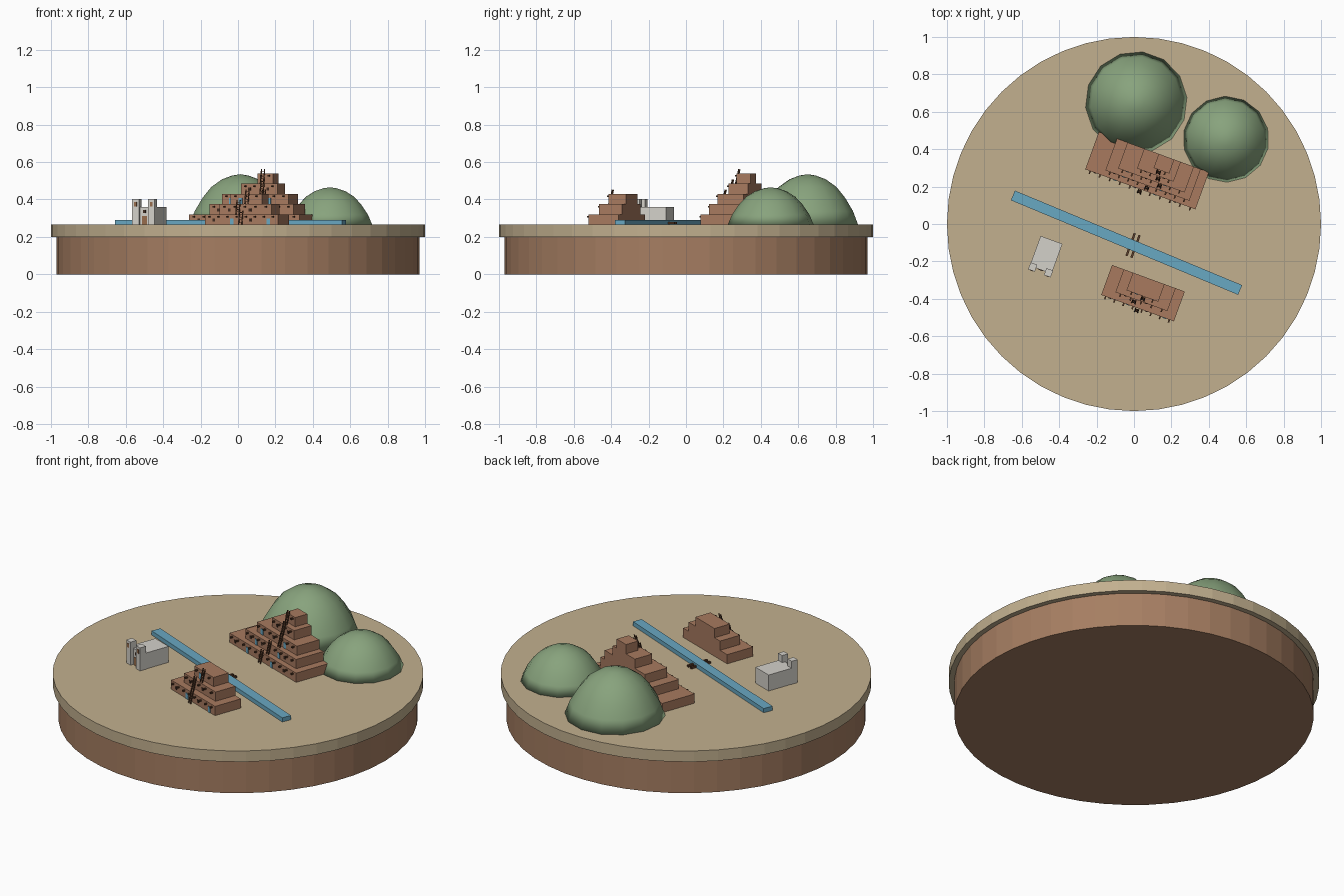
import bpy, bmesh, math
from mathutils import Matrix, Vector

cube = bpy.data.objects.get("Cube")
if cube:
    bpy.data.objects.remove(cube, do_unlink=True)

GROUND = 0.265
TURN = math.radians(-20)


def material(name, rgb):
    lin = [((c / 255 + 0.055) / 1.055) ** 2.4 for c in rgb] + [1.0]
    m = bpy.data.materials.new(name)
    m.use_nodes = True
    m.diffuse_color = lin
    m.node_tree.nodes["Principled BSDF"].inputs["Base Color"].default_value = lin
    return m


SAND = material("sand", (194, 176, 143))
EARTH = material("earth brown", (166, 126, 98))
ADOBE = material("adobe", (168, 122, 95))
WOOD = material("dark wood", (92, 62, 42))
DARK = material("dark opening", (62, 44, 34))
BLUE = material("water blue", (105, 168, 194))
GREEN = material("hill green", (136, 163, 125))
WHITE = material("plaster white", (212, 209, 202))
DOOR = material("door brown", (150, 108, 76))


def finish(name, bm, mat, frame=None):
    bmesh.ops.recalc_face_normals(bm, faces=bm.faces)
    me = bpy.data.meshes.new(name)
    bm.to_mesh(me)
    bm.free()
    me.materials.append(mat)
    ob = bpy.data.objects.new(name, me)
    bpy.context.collection.objects.link(ob)
    if frame:
        ob.matrix_world = frame
    return ob


def add_box(bm, lo, hi, tilt=None):
    """Box between two corners, optionally tilted about its own x axis."""
    lo, hi = Vector(lo), Vector(hi)
    m = Matrix.Translation((lo + hi) / 2)
    if tilt:
        m = m @ Matrix.Rotation(tilt, 4, 'X')
    m = m @ Matrix.Diagonal((*(hi - lo), 1))
    bmesh.ops.create_cube(bm, size=1, matrix=m)


def boxes(name, mat, frame, items):
    bm = bmesh.new()
    for item in items:
        add_box(bm, *item)
    return finish(name, bm, mat, frame)


def frame_at(x, y, angle=TURN):
    return Matrix.Translation((x, y, GROUND)) @ Matrix.Rotation(angle, 4, 'Z')


# Round base and sand top
def disc(name, mat, r, z0, z1):
    bm = bmesh.new()
    bmesh.ops.create_cone(bm, cap_ends=True, segments=48, radius1=r, radius2=r, depth=z1 - z0,
                          matrix=Matrix.Translation((0, 0, (z0 + z1) / 2)))
    return finish(name, bm, mat)


disc("base", EARTH, 0.97, 0, 0.2)
disc("ground_top", SAND, 1.0, 0.2, GROUND)

# River
boxes("river", BLUE, frame_at(-0.04, -0.10, math.radians(-22.6)),
      [((-0.658, -0.028, 0), (0.658, 0.028, 0.025))])

# Log crossing
boxes("crossing_logs", WOOD, frame_at(-0.005, -0.115),
      [((s - 0.006, -0.064, 0.003), (s + 0.006, 0.064, 0.015)) for s in (-0.014, 0.014)])


# Rounded hills
def hill(name, x, y, r, h, spin):
    n, rings = 14, []
    bm = bmesh.new()
    for pr, pz in ((1, 0), (0.9, 0.27), (0.74, 0.54), (0.57, 0.75), (0.36, 0.9), (0.16, 0.975)):
        rings.append([bm.verts.new((r * pr * math.cos(a), r * pr * math.sin(a), h * pz))
                      for a in (spin + 2 * math.pi * i / n for i in range(n))])
    tip = bm.verts.new((0, 0, h))
    for a, b in zip(rings, rings[1:]):
        for i in range(n):
            j = (i + 1) % n
            bm.faces.new((a[i], a[j], b[j], b[i]))
    for i in range(n):
        bm.faces.new((rings[-1][i], rings[-1][(i + 1) % n], tip))
    bm.faces.new(rings[0][::-1])
    for f in bm.faces:
        f.smooth = True
    finish(name, bm, GREEN, frame_at(x, y, 0))


hill("large_hill", 0.012, 0.65, 0.272, 0.27, 0.1)
hill("small_hill", 0.492, 0.453, 0.23, 0.2, 0.25)


# Terraced dwellings: tiers flush at the back, stepping in at the front
def dwelling(name, x, y, back, tiers):
    frame, step = frame_at(x, y), 0.055
    walls, beams, windows, doors, ladders = [], [], [], [], []
    for i, (u0, u1, depth, ladder) in enumerate(tiers):
        z, front = i * step, back - depth
        walls.append(((u0, front, z), (u1, back, z + step)))
        # Roof beams poking out of the front wall
        count = max(2, round((u1 - u0) / 0.055))
        gap = (u1 - u0) / count
        for k in range(count):
            u = u0 + gap * (k + 0.5)
            beams.append(((u - 0.004, front - 0.016, z + 0.038), (u + 0.004, front + 0.01, z + 0.046)))
            # Small openings between the beams, with some blue doors
            v = u + gap * 0.45
            if v + 0.01 < u1 and abs(v - ladder) > 0.025:
                if (k + i) % 4 == 2:
                    doors.append(((v - 0.01, front - 0.003, z), (v + 0.01, front + 0.002, z + 0.034)))
                elif k % 2 == 0:
                    windows.append(((v - 0.007, front - 0.003, z + 0.017),
                                    (v + 0.007, front + 0.002, z + 0.033)))
        # Leaning ladder with rungs
        lean = math.radians(-14)
        for s in (-0.009, 0.009):
            u = ladder + s
            ladders.append(((u - 0.0025, front - 0.0155, z), (u + 0.0025, front - 0.0105, z + 0.078), lean))
        for k in range(5):
            h = z + 0.012 + 0.013 * k
            v = front - 0.013 + (h - z - 0.039) * math.tan(-lean)
            ladders.append(((ladder - 0.01, v - 0.002, h), (ladder + 0.01, v + 0.002, h + 0.003)))
    boxes(name + "_walls", ADOBE, frame, walls)
    boxes(name + "_beams", WOOD, frame, beams)
    boxes(name + "_windows", DARK, frame, windows)
    boxes(name + "_doors", BLUE, frame, doors)
    boxes(name + "_ladders", WOOD, frame, ladders)


dwelling("large_dwelling", 0.07, 0.285, 0.106, [
    (-0.3135, 0.3135, 0.212, 0.0), (-0.21, 0.267, 0.18, 0.03), (-0.15, 0.228, 0.147, 0.09),
    (-0.055, 0.153, 0.113, 0.07), (0.028, 0.116, 0.08, 0.06)])
dwelling("small_dwelling", 0.048, -0.37, 0.085, [
    (-0.207, 0.207, 0.17, 0.0), (-0.14, 0.155, 0.13, -0.03), (-0.088, 0.092, 0.1, 0.01)])

# Chapel with two bell towers
chapel = frame_at(-0.47, -0.165)
boxes("chapel_hall", WHITE, chapel, [((-0.062, -0.085, 0), (0.062, 0.085, 0.095))])
boxes("chapel_towers", WHITE, chapel,
      [((s - 0.019, -0.105, 0), (s + 0.019, -0.066, 0.137)) for s in (-0.045, 0.045)])
boxes("bell_openings", DOOR, chapel,
      [((s - 0.008, -0.107, 0.098), (s + 0.008, -0.104, 0.122)) for s in (-0.045, 0.045)])
boxes("chapel_door", DOOR, chapel, [((-0.014, -0.088, 0), (0.014, -0.084, 0.048))])
boxes("chapel_window", DARK, chapel, [((-0.007, -0.088, 0.062), (0.007, -0.084, 0.078))])
